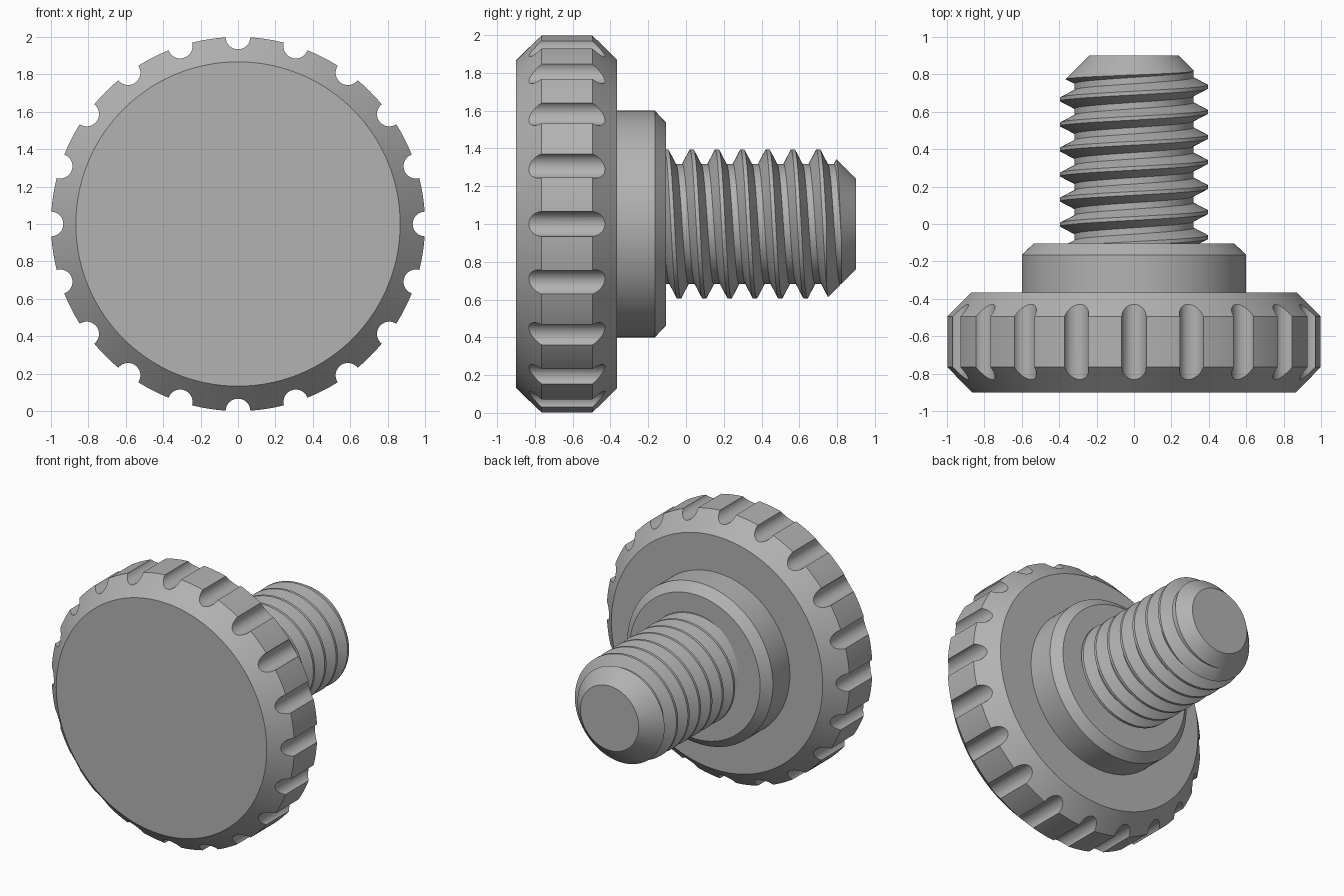
import bpy
import bmesh
from math import sin, cos, tau
from mathutils import Matrix, Vector

old = bpy.data.objects.get("Cube")
if old:
    bpy.data.objects.remove(old, do_unlink=True)

steel = bpy.data.materials.new("plain_grey_steel")
steel.use_nodes = True
grey = (0.45, 0.45, 0.45, 1)
steel.diffuse_color = grey
steel.node_tree.nodes["Principled BSDF"].inputs["Base Color"].default_value = grey

CENTRE = Vector((0, 0, 1))


def around(angle, radius, y):
    """Point about the screw axis; angle 0 is up, turning towards +x."""
    return CENTRE + Vector((radius * sin(angle), y, radius * cos(angle)))


def finish_mesh(name, bm):
    bmesh.ops.recalc_face_normals(bm, faces=bm.faces)
    mesh = bpy.data.meshes.new(name)
    bm.to_mesh(mesh)
    bm.free()
    mesh.materials.append(steel)
    obj = bpy.data.objects.new(name, mesh)
    bpy.context.collection.objects.link(obj)
    return obj


def turned(name, profile, segments=160):
    """Solid of revolution about the y axis from (radius, y) points."""
    bm = bmesh.new()
    rings = [[bm.verts.new(around(tau * j / segments, r, y)) for j in range(segments)]
             for r, y in profile]
    for a, b in zip(rings, rings[1:]):
        for j in range(segments):
            k = (j + 1) % segments
            bm.faces.new((a[j], a[k], b[k], b[j]))
    bm.faces.new(rings[0])
    bm.faces.new(rings[-1])
    return finish_mesh(name, bm)


def apply_boolean(obj, cutter, operation):
    mod = obj.modifiers.new("cut", 'BOOLEAN')
    mod.operation = operation
    mod.solver = 'EXACT'
    mod.object = cutter
    bpy.context.view_layer.update()
    graph = bpy.context.evaluated_depsgraph_get()
    mesh = bpy.data.meshes.new_from_object(obj.evaluated_get(graph))
    obj.modifiers.clear()
    obj.data = mesh
    bpy.data.objects.remove(cutter, do_unlink=True)


# Head: chamfered disc with round grip notches
head = turned("grip_head", [(0.867, -0.9), (1, -0.765), (1, -0.495), (0.87, -0.365)])
bm = bmesh.new()
NOTCHES = 20
for i in range(NOTCHES):
    place = Matrix.Translation(around(tau * i / NOTCHES, 1, -0.63)) @ Matrix.Rotation(tau / 4, 4, 'X')
    bmesh.ops.create_cone(bm, cap_ends=True, segments=32, radius1=0.066, radius2=0.066,
                          depth=0.8, matrix=place)
apply_boolean(head, finish_mesh("notch_cutter", bm), 'DIFFERENCE')

# Collar behind the head
collar = turned("collar", [(0.6, -0.4), (0.6, -0.165), (0.537, -0.105)])

# Threaded shank: one helical sheet, closed at both ends
PITCH, TURNS, STEPS = 0.134, 11, 96
ROOT, CREST = 0.318, 0.395
tooth = [(-0.01, CREST), (0.01, CREST), (0.05, ROOT), (0.084, ROOT)]
rows = [(0.03 + PITCH * (t - 3) + y, r) for t in range(TURNS) for y, r in tooth]
bm = bmesh.new()
grid = [[bm.verts.new(around(tau * j / STEPS, r, y + PITCH * j / STEPS)) for j in range(STEPS)]
        for y, r in rows]
last = len(rows) - len(tooth) - 1


def vert(i, j):
    return grid[i][j] if j < STEPS else grid[i + len(tooth)][0]


for i in range(last):
    for j in range(STEPS):
        bm.faces.new((vert(i, j), vert(i, j + 1), vert(i + 1, j + 1), vert(i + 1, j)))
for i, tip_y in ((0, -0.5), (last, 1.4)):
    rim = [vert(i, j) for j in range(STEPS)]
    rim += [grid[i + k][0] for k in range(len(tooth), 0, -1)]
    apex = bm.verts.new(around(0, 0, tip_y))
    for a, b in zip(rim, rim[1:] + rim[:1]):
        bm.faces.new((a, b, apex))
bmesh.ops.delete(bm, geom=[v for v in bm.verts if not v.link_faces], context='VERTS')
shank = finish_mesh("threaded_shank", bm)

# Trim the shank to a chamfered tip
envelope = turned("tip_trimmer", [(0.45, -0.15), (0.45, 0.69), (0.24, 0.9)], 96)
apply_boolean(shank, envelope, 'INTERSECT')

# Smooth shading with crisp machined edges
bpy.ops.object.select_all(action='DESELECT')
for obj in (head, collar, shank):
    obj.select_set(True)
bpy.context.view_layer.objects.active = head
bpy.ops.object.shade_smooth_by_angle(angle=0.45)
